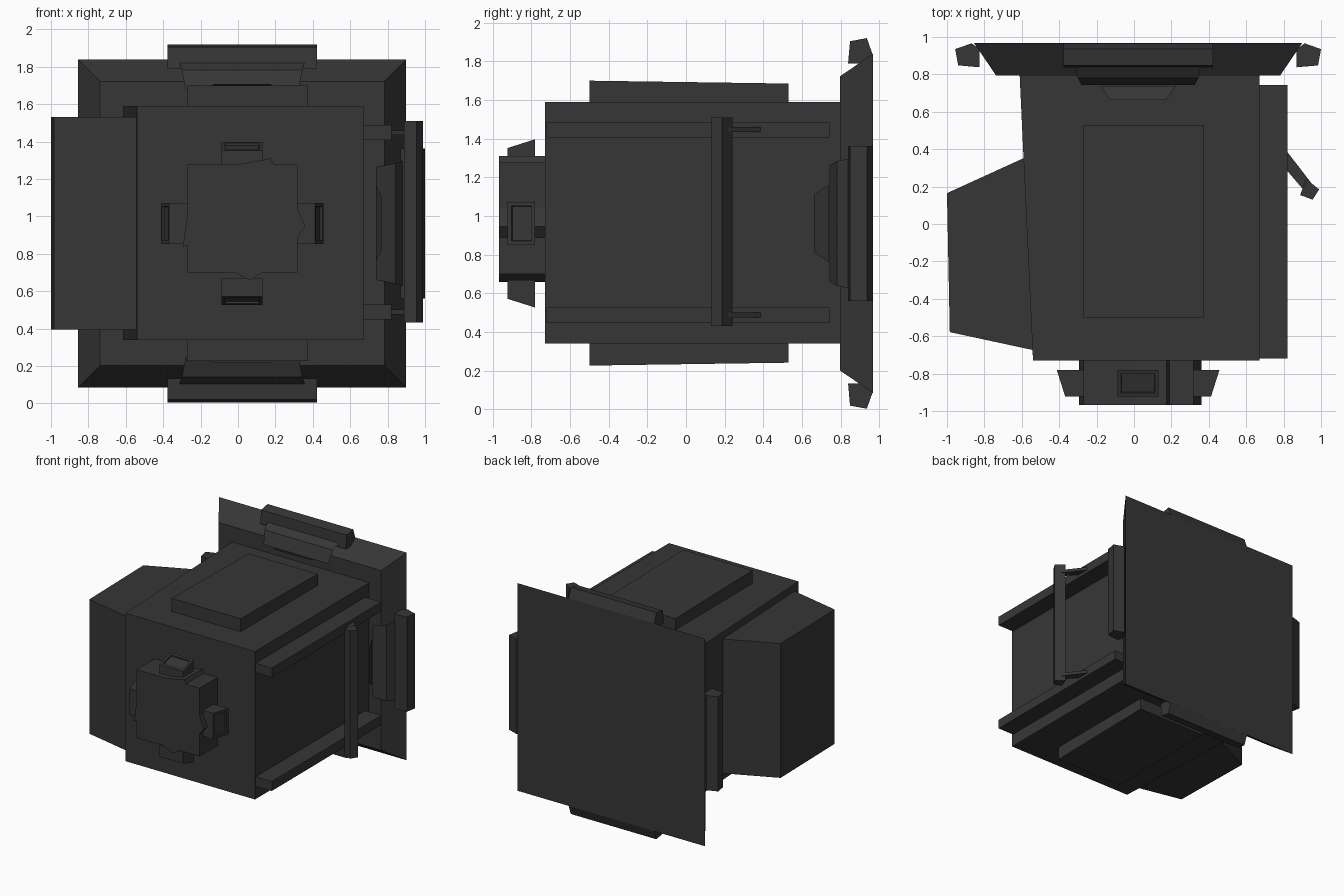
import bpy, bmesh, math
from mathutils import Vector

if "Cube" in bpy.data.objects:
    bpy.data.objects.remove(bpy.data.objects["Cube"])

dark = bpy.data.materials.new("charcoal metal")
dark.diffuse_color = (0.037, 0.037, 0.037, 1)
dark.use_nodes = True
dark.node_tree.nodes["Principled BSDF"].inputs["Base Color"].default_value = dark.diffuse_color
CX, CZ = 0.022, 0.962          # axis of the front boss and rear flange


def finish(name, bm):
    me = bpy.data.meshes.new(name)
    bm.to_mesh(me)
    bm.free()
    me.materials.append(dark)
    ob = bpy.data.objects.new(name, me)
    bpy.context.collection.objects.link(ob)
    return ob


def loft_bm(a, b):
    """Closed solid between two matching loops."""
    bm = bmesh.new()
    va = [bm.verts.new(p) for p in a]
    vb = [bm.verts.new(p) for p in b]
    n = len(a)
    bm.faces.new(va)
    bm.faces.new(vb[::-1])
    for i in range(n):
        j = (i + 1) % n
        bm.faces.new((va[j], va[i], vb[i], vb[j]))
    bmesh.ops.recalc_face_normals(bm, faces=bm.faces[:])
    return bm


def prism(name, pts, axis, lo, hi):
    place = {"x": lambda a, b, t: (t, a, b),
             "y": lambda a, b, t: (a, t, b),
             "z": lambda a, b, t: (a, b, t)}[axis]
    return finish(name, loft_bm([place(a, b, lo) for a, b in pts],
                                [place(a, b, hi) for a, b in pts]))


def rect(x0, x1, y0, y1):
    return [(x0, y0), (x1, y0), (x1, y1), (x0, y1)]


# Main housing with a slightly splayed left wall, and the left side box
prism("main_body", [(-0.54, -0.73), (0.67, -0.73), (0.67, 0.81), (-0.612, 0.81)], "z", 0.34, 1.59)
prism("left_side_box", [(-0.535, -0.675), (-0.55, 0.37), (-0.59, 0.352), (-1.0, 0.165), (-0.985, -0.578)],
      "z", 0.395, 1.53)

# Slightly wedged plates on top and underneath
plate = [(-0.50, 1.58), (-0.50, 1.70), (0.53, 1.685), (0.53, 1.58)]
prism("top_plate", plate, "x", -0.272, 0.375)
prism("bottom_plate", [(y, 1.927 - z) for y, z in plate], "x", -0.272, 0.375)

# Rear flange, flaring backwards
finish("rear_flange", loft_bm(
    [(CX + x, 0.795, CZ + z) for x, z in rect(-0.76, 0.76, -0.76, 0.76)],
    [(CX + x, 0.967, CZ + z) for x, z in rect(-0.877, 0.877, -0.877, 0.877)]))

# Right side rails with the grab handle
for label, z in (("lower", 0.488), ("upper", 1.447)):
    prism(label + "_rail", rect(0.66, 0.82, -0.72, 0.742), "z", z - 0.04, z + 0.04)
    prism(label + "_handle_arm", [(0.81, 0.295), (0.81, 0.395), (0.82, 0.385), (0.955, 0.21), (0.90, 0.19)],
          "z", z - 0.013, z + 0.013)
prism("handle_bar", [(0.92, 0.24), (0.99, 0.185), (0.955, 0.13), (0.888, 0.155)], "z", 0.432, 1.51)

# Front boss with a small ridge on each side
prism("front_boss", [
    (-0.27, 0.70), (-0.02, 0.70), (0.065, 0.658), (0.13, 0.70), (0.318, 0.70),
    (0.318, 0.89), (0.36, 0.945), (0.318, 1.04), (0.318, 1.277),
    (0.19, 1.277), (0.175, 1.31), (0.0, 1.277), (-0.27, 1.277),
    (-0.27, 1.01), (-0.295, 0.835), (-0.27, 0.845)], "y", -0.967, -0.72)

# Parts repeated on the four sides: boss nubs, flange clips, bent spring sheets
for k, side in enumerate(("right", "top", "left", "bottom")):
    c, s = (1, 0, -1, 0)[k], (0, 1, 0, -1)[k]
    extra = 0.02 * abs(c)
    out = Vector((c, 0, s))

    def at(y, o, w):
        return Vector((CX + o * c - w * s, y, CZ + o * s + w * c))

    # nub with a recessed outer face
    nub = [(-0.922, 0.293), (-0.922, 0.39), (-0.78, 0.435), (-0.78, 0.293)]
    bm = loft_bm([at(y, o, -0.11) for y, o in nub], [at(y, o, 0.11) for y, o in nub])
    face = max(bm.faces, key=lambda f: f.normal.dot(out))
    bmesh.ops.inset_region(bm, faces=[face], thickness=0.028, depth=0)
    bmesh.ops.inset_region(bm, faces=[face], thickness=0.003, depth=-0.012)
    finish(side + "_boss_nub", bm)

    # clip on the flange rim
    clip = [(0.838, 0.828), (0.848, 0.942), (0.935, 0.958), (0.966, 0.87), (0.935, 0.828)]
    finish(side + "_flange_clip", loft_bm([at(y, o + extra, -0.4) for y, o in clip],
                                          [at(y, o + extra, 0.4) for y, o in clip]))

    # open sheet: tongue, rising face, and strip running under the clip
    bm = bmesh.new()
    rows = [[(0.15, 0.662, 0.745), (0.20, 0.738, 0.715)],
            [(0.302, 0.742, 0.715), (0.322, 0.78, 0.82)],
            [(0.322, 0.78, 0.82), (0.335, 0.843, 0.86)]]
    for (w0, y0, o0), (w1, y1, o1) in rows:
        f = bm.faces.new([bm.verts.new(at(*p)) for p in
                          ((y0, o0, -w0), (y0, o0, w0), (y1, o1, w1), (y1, o1, -w1))])
        f.normal_update()
        if f.normal.dot(out) < 0:
            f.normal_flip()
    bmesh.ops.remove_doubles(bm, verts=bm.verts[:], dist=0.0005)
    finish(side + "_spring_sheet", bm)
